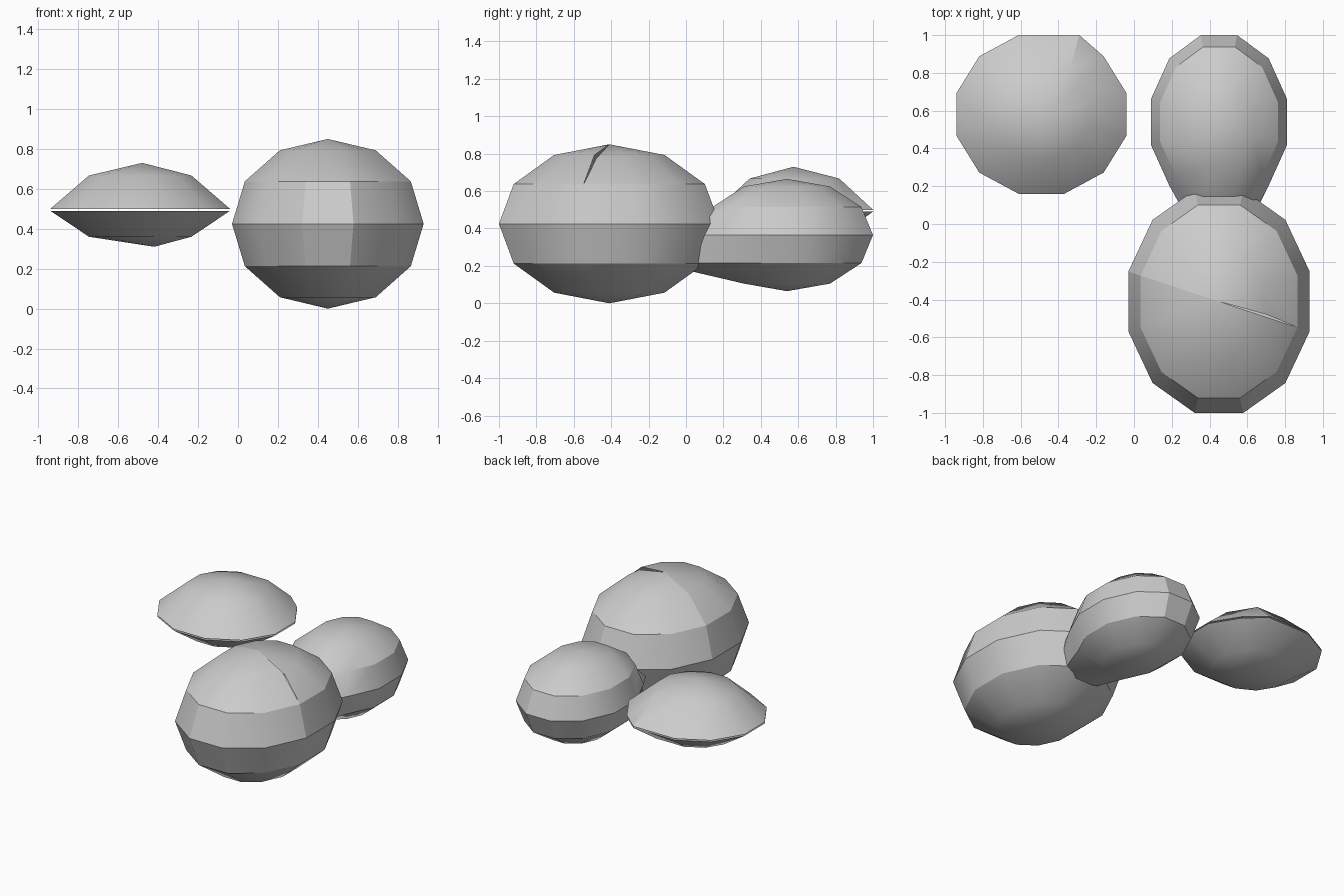
import bpy, bmesh, math
from mathutils import Vector

SIDES = 12
cube = bpy.data.objects.get("Cube")
if cube:
    bpy.data.objects.remove(cube, do_unlink=True)

grey = bpy.data.materials.new("stone grey")
grey.use_nodes = True
grey.diffuse_color = (0.6, 0.6, 0.6, 1)
grey.node_tree.nodes["Principled BSDF"].inputs["Base Color"].default_value = (0.6, 0.6, 0.6, 1)


def add_ring(bm, centre, rx, ry, scale, z):
    """Twelve points, offset half a step so the sides face the axes."""
    ring = []
    for i in range(SIDES):
        a = 2 * math.pi * (i + 0.5) / SIDES
        ring.append(bm.verts.new((centre[0] + rx * scale * math.cos(a),
                                  centre[1] + ry * scale * math.sin(a), z)))
    return ring


def loft(bm, rings, bottom=None, top=None):
    """Bridge rings from low to high and close each end with a fan or a flat face."""
    for low, high in zip(rings, rings[1:]):
        for i in range(SIDES):
            j = (i + 1) % SIDES
            bm.faces.new((low[i], low[j], high[j], high[i]))
    for ring, tip in ((rings[0], bottom), (rings[-1], top)):
        if tip is None:
            bm.faces.new(ring)
            continue
        pole = bm.verts.new(tip)
        for i in range(SIDES):
            bm.faces.new((ring[i], ring[(i + 1) % SIDES], pole))


def finish(bm, name):
    bmesh.ops.recalc_face_normals(bm, faces=bm.faces)
    mesh = bpy.data.meshes.new(name)
    bm.to_mesh(mesh)
    bm.free()
    mesh.materials.append(grey)
    obj = bpy.data.objects.new(name, mesh)
    bpy.context.collection.objects.link(obj)
    bpy.ops.object.select_all(action='DESELECT')
    obj.select_set(True)
    bpy.context.view_layer.objects.active = obj
    bpy.ops.object.shade_smooth_by_angle(angle=math.radians(30))


def ellipsoid(centre, rx, ry, rz):
    bm = bmesh.new()
    rings = []
    for step in range(-2, 3):
        a = math.radians(30 * step)
        rings.append(add_ring(bm, centre, rx, ry, math.cos(a), centre[2] + rz * math.sin(a)))
    c = Vector(centre)
    loft(bm, rings, c - Vector((0, 0, rz)), c + Vector((0, 0, rz)))
    return bm, rings


# Large front stone, with a narrow crack over its top
bm, rings = ellipsoid((0.45, -0.41, 0.425), 0.497, 0.611, 0.425)
pole = max(bm.verts, key=lambda v: v.co.z)
chain = [rings[2][-1], rings[3][-1], rings[4][-1], pole,
         rings[4][5], rings[3][5], rings[2][5]]
crack = [bm.edges.get(pair) for pair in zip(chain, chain[1:])]
bmesh.ops.recalc_face_normals(bm, faces=bm.faces)
lip_at = rings[4][-1].co.copy()
bmesh.ops.split_edges(bm, edges=crack)
for v in bm.verts:
    if (v.co - lip_at).length < 0.001:
        side = sum((f.calc_center_median().y for f in v.link_faces)) / len(v.link_faces)
        if side > lip_at.y:
            v.co += Vector((0.01, 0.01, -0.018))
finish(bm, "large_stone")

# Small back stone, its lower front end drawn out under the large one
bm, rings = ellipsoid((0.45, 0.54, 0.365), 0.372, 0.476, 0.3)
for ring, y in ((rings[1], -0.16), (rings[2], -0.1)):
    for i in (8, 9):
        ring[i].co.y = y
finish(bm, "small_stone")

# Flat stone: two shallow shells with a thin gap between them
centre = (-0.49, 0.58)
for name, rim_z, ring_z, tip in (
        ("flat_stone_top", 0.5, 0.667, (-0.48, 0.575, 0.73)),
        ("flat_stone_bottom", 0.49, 0.36, (-0.42, 0.575, 0.31))):
    bm = bmesh.new()
    rim = add_ring(bm, centre, 0.466, 0.435, 1, rim_z)
    inner = add_ring(bm, centre, 0.466, 0.435, 0.57, ring_z)
    rim[2].co.x += 0.08
    inner[2].co.x += 0.08
    if ring_z > rim_z:
        loft(bm, [rim, inner], top=tip)
    else:
        loft(bm, [inner, rim], bottom=tip)
    finish(bm, name)
